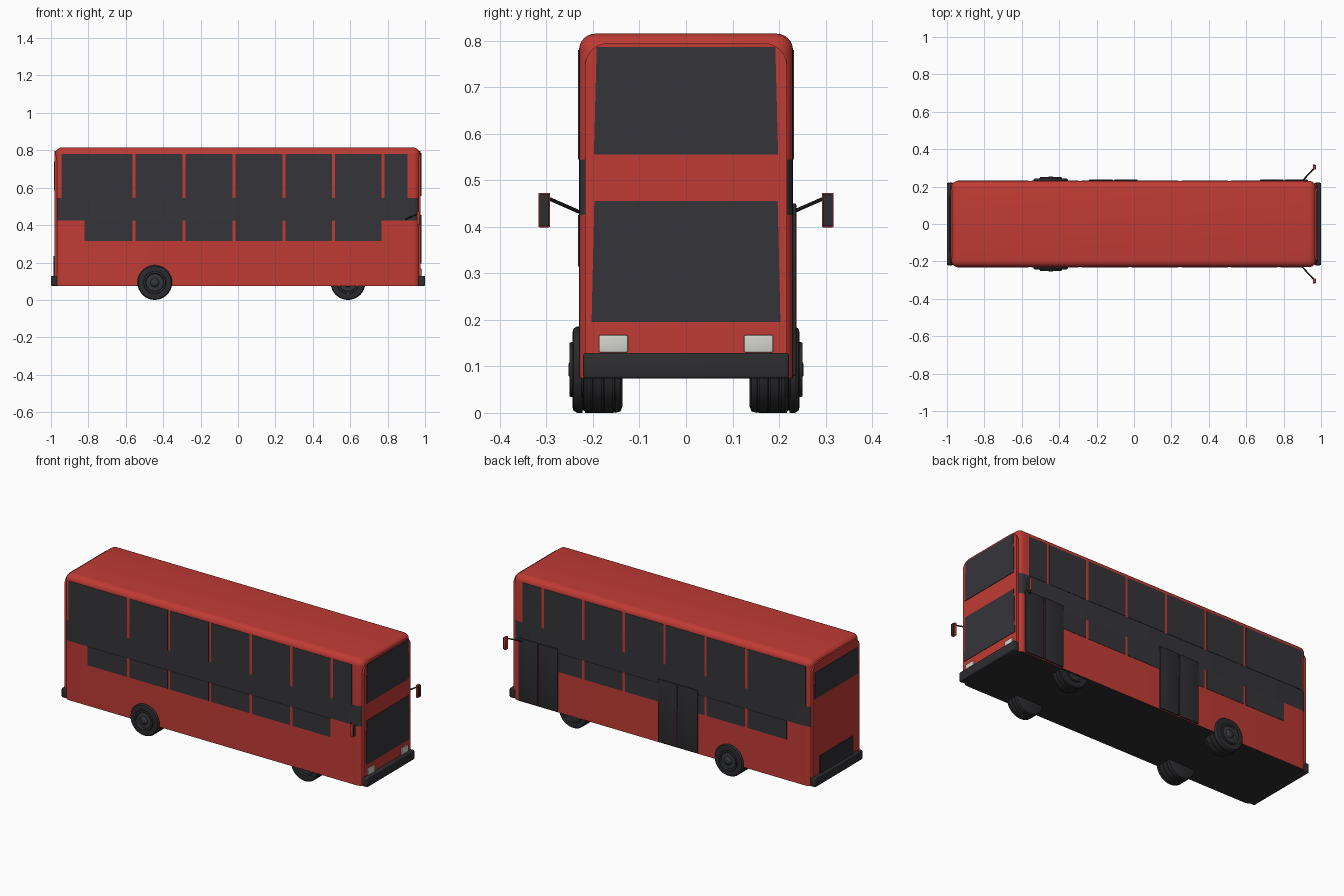
import bpy, bmesh, math
from mathutils import Vector

if "Cube" in bpy.data.objects:
    bpy.data.objects.remove(bpy.data.objects["Cube"])


def material(name, rgb):
    m = bpy.data.materials.new(name)
    m.diffuse_color = (*rgb, 1)
    m.use_nodes = True
    m.node_tree.nodes["Principled BSDF"].inputs["Base Color"].default_value = m.diffuse_color
    return m


RED = material("red paint", (0.53, 0.044, 0.035))
GLASS = material("dark glass", (0.036, 0.035, 0.042))
TRIM = material("dark trim", (0.027, 0.027, 0.031))
RUBBER = material("tyre rubber", (0.024, 0.024, 0.027))
RIM = material("wheel rim", (0.036, 0.037, 0.042))
LAMP = material("lamp", (0.66, 0.66, 0.62))


def finish(name, bm, *mats):
    bmesh.ops.recalc_face_normals(bm, faces=bm.faces)
    me = bpy.data.meshes.new(name)
    bm.to_mesh(me)
    bm.free()
    for m in mats:
        me.materials.append(m)
    ob = bpy.data.objects.new(name, me)
    bpy.context.collection.objects.link(ob)
    return ob


def smooth(ob, angle=35):
    bpy.ops.object.select_all(action='DESELECT')
    bpy.context.view_layer.objects.active = ob
    ob.select_set(True)
    bpy.ops.object.shade_smooth_by_angle(angle=math.radians(angle))


def add_box(bm, x, y, z):
    ret = bmesh.ops.create_cube(bm, size=1)
    for v in ret["verts"]:
        v.co = Vector([(r[0] + r[1]) / 2 + c * (r[1] - r[0]) for c, r in zip(v.co, (x, y, z))])


def box(name, x, y, z, mat, bevel=0):
    bm = bmesh.new()
    add_box(bm, x, y, z)
    if bevel:
        bmesh.ops.bevel(bm, geom=bm.edges[:], offset=bevel, segments=3, profile=0.5, affect='EDGES')
    ob = finish(name, bm, mat)
    if bevel:
        smooth(ob)
    return ob


def end_plate(name, pts, x0, x1, mat):
    """Extrude a (y, z) outline between two x positions."""
    bm = bmesh.new()
    f = bm.faces.new([bm.verts.new((x0, y, z)) for y, z in pts])
    new = bmesh.ops.extrude_face_region(bm, geom=[f])["geom"]
    for v in new:
        if isinstance(v, bmesh.types.BMVert):
            v.co.x = x1
    return finish(name, bm, mat)


def round_top(w, z0, z1, r):
    arc = [(w - r + r * math.cos(a), z1 - r + r * math.sin(a))
           for a in [i * math.pi / 16 for i in range(9)]]
    half = [(w, z0)] + arc
    return half + [(-y, z) for y, z in reversed(half)]


# body shell: rounded box, dark waist band and dark floor
bm = bmesh.new()
add_box(bm, (-0.977, 0.972), (-0.23, 0.23), (0.075, 0.815))
edges = [e for e in bm.edges if max(v.co.z for v in e.verts) > 0.5]
bmesh.ops.bevel(bm, geom=edges, offset=0.035, segments=6, profile=0.5, affect='EDGES')
for z in (0.425, 0.545):
    bmesh.ops.bisect_plane(bm, geom=bm.verts[:] + bm.edges[:] + bm.faces[:],
                           plane_co=(0, 0, z), plane_no=(0, 0, 1))
bm.normal_update()
for f in bm.faces:
    c = f.calc_center_median()
    if f.normal.z < -0.9:
        f.material_index = 2
    elif 0.425 < c.z < 0.545 and abs(f.normal.y) > 0.1:
        f.material_index = 1
smooth(finish("body", bm, RED, GLASS, TRIM))

# side windows: upper and lower rows split by narrow pillars
pillars = [-0.555, -0.29, -0.022, 0.245, 0.51, 0.775]
GAP = 0.008
for side, s in (("right", -1), ("left", 1)):
    bm = bmesh.new()
    ys = sorted((s * 0.228, s * 0.232))
    for a, b, z0, z1 in ((-0.945, 0.905, 0.545, 0.78), (-0.82, 0.775 + GAP, 0.315, 0.425)):
        inner = [p for p in pillars if a < p < b]
        starts = [a] + [p + GAP for p in inner]
        ends = [p - GAP for p in inner] + [b]
        for x0, x1 in zip(starts, ends):
            if x1 - x0 > 0.03:
                add_box(bm, (x0, x1), ys, (z0, z1))
    finish("windows_" + side, bm, GLASS)

# double doors on the left side
for name, x0, x1 in (("front_door", 0.675, 0.93), ("middle_door", -0.24, 0.02)):
    mid = (x0 + x1) / 2
    for leaf, a, b in (("rear_leaf", x0, mid - 0.003), ("front_leaf", mid + 0.003, x1)):
        box(name + "_" + leaf, (a, b), (0.222, 0.237), (0.08, 0.45), TRIM, 0.003)

# raised end panels
end_plate("front_panel", round_top(0.217, 0.077, 0.795, 0.05), 0.95, 0.977, RED)
end_plate("rear_panel", round_top(0.217, 0.077, 0.795, 0.05), -0.95, -0.982, RED)

# front and rear glazing
end_plate("front_upper_window", [(-0.198, 0.555), (0.198, 0.555), (0.192, 0.786), (-0.192, 0.786)],
          0.975, 0.980, GLASS)
end_plate("windscreen", [(-0.203, 0.195), (0.203, 0.195), (0.197, 0.455), (-0.197, 0.455)],
          0.975, 0.980, GLASS)
end_plate("rear_window", [(-0.205, 0.585), (0.205, 0.585), (0.198, 0.74), (-0.198, 0.74)],
          -0.980, -0.985, GLASS)
box("engine_grille", (-0.986, -0.98), (-0.155, 0.155), (0.125, 0.235), TRIM)

# bumpers
box("front_bumper", (0.965, 1.0), (-0.221, 0.221), (0.074, 0.129), TRIM, 0.006)
box("rear_bumper", (-1.0, -0.965), (-0.221, 0.221), (0.074, 0.129), TRIM, 0.006)


# wheels: lathed tyre with tread grooves, and a stepped rim
def wheel(name, x, s, outer):
    inner, old = 0.137, 0.253
    tyre = [(0.0, 0.137), (0.08, 0.137), (0.09, 0.142)]
    for g in (0.16, 0.19, 0.22):
        tyre += [(0.093, g - 0.003), (0.088, g - 0.002), (0.088, g + 0.002), (0.093, g + 0.003)]
    tyre += [(0.093, 0.234), (0.088, 0.242), (0.08, 0.244), (0.06, 0.242)]
    rim = [(0.058, 0.250), (0.05, 0.250), (0.046, 0.241), (0.024, 0.243),
           (0.02, 0.248), (0.012, 0.253), (0.0, 0.253)]
    prof = tyre + rim
    n = 32
    bm = bmesh.new()
    rings = []
    for r, y in prof:
        y = inner + (y - inner) * (outer - inner) / (old - inner)
        k = 1 if r == 0 else n
        rings.append([bm.verts.new((x + r * math.cos(2 * math.pi * i / n), s * y,
                                    0.093 + r * math.sin(2 * math.pi * i / n))) for i in range(k)])
    for j in range(len(rings) - 1):
        a, b = rings[j], rings[j + 1]
        for i in range(n):
            q = [a[i % len(a)], a[(i + 1) % len(a)], b[(i + 1) % len(b)], b[i % len(b)]]
            f = bm.faces.new(list(dict.fromkeys(q)))
            f.material_index = 1 if j >= len(tyre) else 0
    smooth(finish(name, bm, RUBBER, RIM), 30)


for side, s in (("right", -1), ("left", 1)):
    wheel("rear_wheel_" + side, -0.445, s, 0.253)
    wheel("front_wheel_" + side, 0.588, s, 0.228)

    # headlights
    ys = sorted((s * 0.125, s * 0.187))
    box("headlight_" + side, (0.97, 0.984), ys, (0.13, 0.167), LAMP, 0.003)

    # mirror arm
    p, q = Vector((0.895, s * 0.225, 0.43)), Vector((0.963, s * 0.298, 0.462))
    bm = bmesh.new()
    bmesh.ops.create_cone(bm, cap_ends=True, segments=8, radius1=0.004, radius2=0.004,
                          depth=(q - p).length)
    rot = (q - p).to_track_quat('Z', 'Y')
    for v in bm.verts:
        v.co = rot @ v.co + (p + q) / 2
    smooth(finish("mirror_arm_" + side, bm, TRIM))

    # mirror head with dark face
    box("mirror_shell_" + side, (0.957, 0.970), sorted((s * 0.292, s * 0.317)), (0.399, 0.473), RED, 0.002)
    box("mirror_face_" + side, (0.968, 0.974), sorted((s * 0.295, s * 0.315)), (0.402, 0.470), TRIM)
